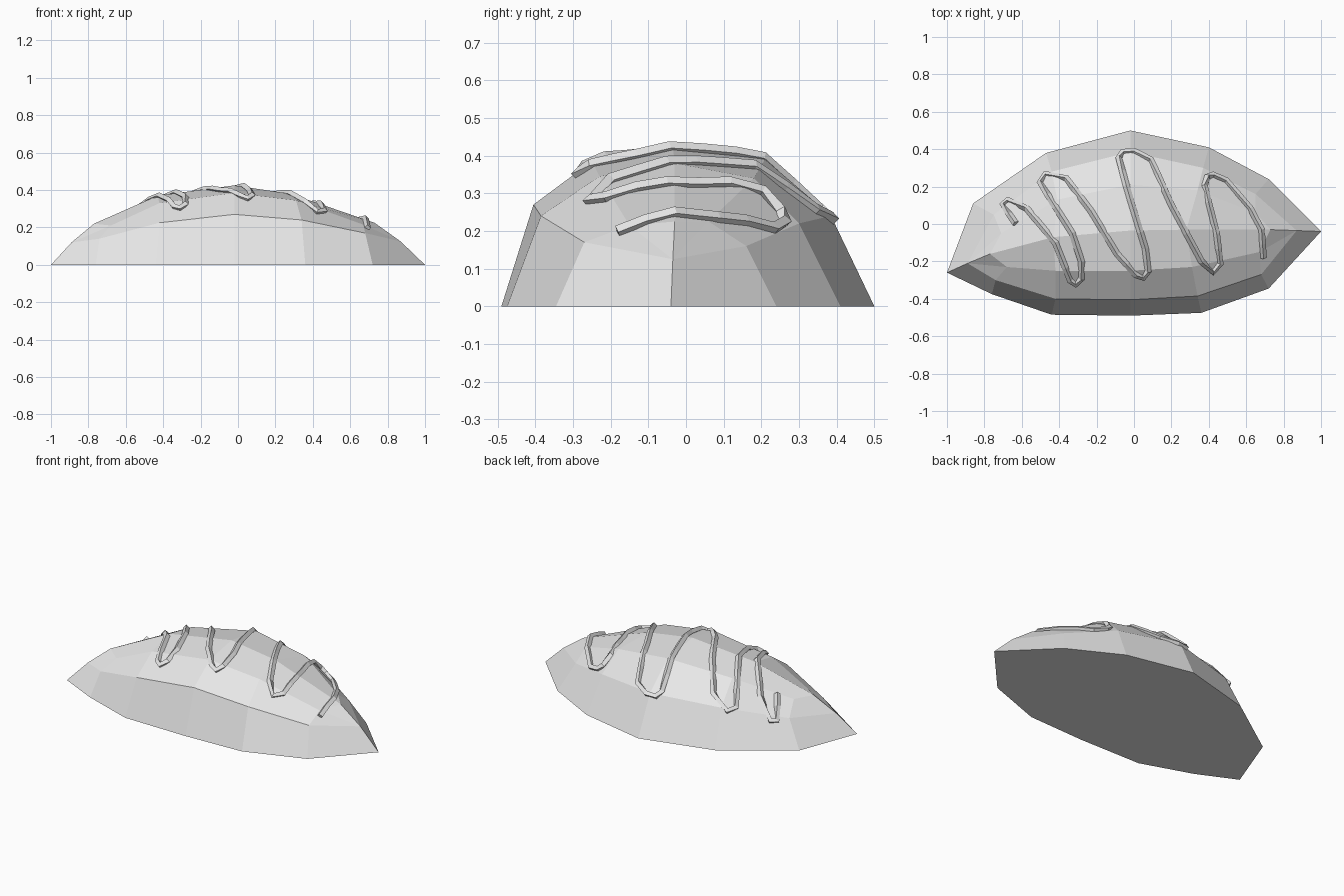
import bpy
import bmesh
from mathutils import Vector
from mathutils.bvhtree import BVHTree

cube = bpy.data.objects.get("Cube")
if cube:
    bpy.data.objects.remove(cube)


def make_material(name, rgb):
    mat = bpy.data.materials.new(name)
    mat.use_nodes = True
    mat.diffuse_color = (*rgb, 1)
    mat.node_tree.nodes["Principled BSDF"].inputs["Base Color"].default_value = (*rgb, 1)
    return mat


grey = make_material("pale grey", (0.8, 0.8, 0.8))


def end_section(tip, nose):
    """Pointed end: base corners meet at the tip, the rest at the nose."""
    return [tip] + [nose] * 5 + [tip]


# Cross-sections, each from the front base over the crown to the back base
sections = [
    end_section((-1, -.26, 0), (-.89, -.21, .12)),
    [(-.76, -.375, 0), (-.74, -.3, .14), (-.68, -.23, .21), (-.77, -.16, .22),
     (-.71, -.05, .22), (-.75, .05, .15), (-.86, .11, 0)],
    [(-.44, -.485, 0), (-.42, -.4, .225), (-.42, -.25, .33), (-.43, -.07, .37),
     (-.41, .13, .34), (-.44, .28, .22), (-.47, .38, 0)],
    [(-.02, -.49, 0), (-.02, -.405, .27), (-.02, -.25, .385), (-.02, -.035, .425),
     (-.02, .21, .39), (-.02, .385, .24), (-.02, .5, 0)],
    [(.36, -.475, 0), (.34, -.385, .24), (.31, -.23, .345), (.28, -.03, .38),
     (.34, .18, .34), (.37, .3, .22), (.4, .41, 0)],
    [(.72, -.345, 0), (.68, -.27, .17), (.67, -.15, .215), (.73, -.03, .225),
     (.65, .06, .225), (.65, .16, .16), (.72, .24, 0)],
    end_section((1, -.04, 0), (.87, -.035, .125)),
]

# Faceted loaf, with a flat underside
bm = bmesh.new()
rows = [[bm.verts.new(p) for p in section] for section in sections]
for a, b in zip(rows, rows[1:]):
    for i in range(len(a)):
        j = (i + 1) % len(a)
        bm.faces.new((a[i], b[i], b[j], a[j]))
bmesh.ops.remove_doubles(bm, verts=bm.verts, dist=0.001)
bmesh.ops.recalc_face_normals(bm, faces=bm.faces)
mesh = bpy.data.meshes.new("loaf")
bm.to_mesh(mesh)
surface = BVHTree.FromBMesh(bm)
bm.free()
mesh.materials.append(grey)
loaf = bpy.data.objects.new("loaf", mesh)
bpy.context.collection.objects.link(loaf)

# Icing path seen from above
path = [
    (-.63, 0), (-.7, .1), (-.67, .125), (-.57, .08), (-.42, -.1), (-.34, -.3),
    (-.31, -.32), (-.28, -.29), (-.28, -.2), (-.33, -.05), (-.5, .22), (-.47, .265),
    (-.36, .24), (-.23, .07), (-.09, -.16), (.01, -.27), (.05, -.285), (.075, -.25),
    (.06, -.13), (-.02, .13), (-.08, .35), (-.06, .38), (0, .385), (.09, .34),
    (.2, .1), (.36, -.2), (.42, -.255), (.46, -.21), (.44, -.05), (.375, .2),
    (.39, .25), (.42, .26), (.49, .23), (.62, .08), (.68, -.03), (.69, -.18),
]


def on_loaf(x, y):
    hit, normal, _, _ = surface.ray_cast(Vector((x, y, 1)), Vector((0, 0, -1)))
    return hit + normal * 0.005


# Lay the path over the loaf, splitting long runs so that it follows the facets
points = []
for a, b in zip(path, path[1:]):
    a, b = Vector(a), Vector(b)
    steps = max(1, round((b - a).length / 0.08))
    points += [on_loaf(*a.lerp(b, s / steps)) for s in range(steps)]
points.append(on_loaf(*path[-1]))

# Four-sided strand of icing
curve = bpy.data.curves.new("icing_zigzag", "CURVE")
curve.dimensions = "3D"
curve.twist_mode = "Z_UP"
curve.bevel_depth = 0.018
curve.bevel_resolution = 0
curve.use_fill_caps = True
spline = curve.splines.new("POLY")
spline.points.add(len(points) - 1)
for target, p in zip(spline.points, points):
    target.co = (*p, 1)
spline.use_smooth = False
curve.materials.append(grey)
icing = bpy.data.objects.new("icing_zigzag", curve)
bpy.context.collection.objects.link(icing)
